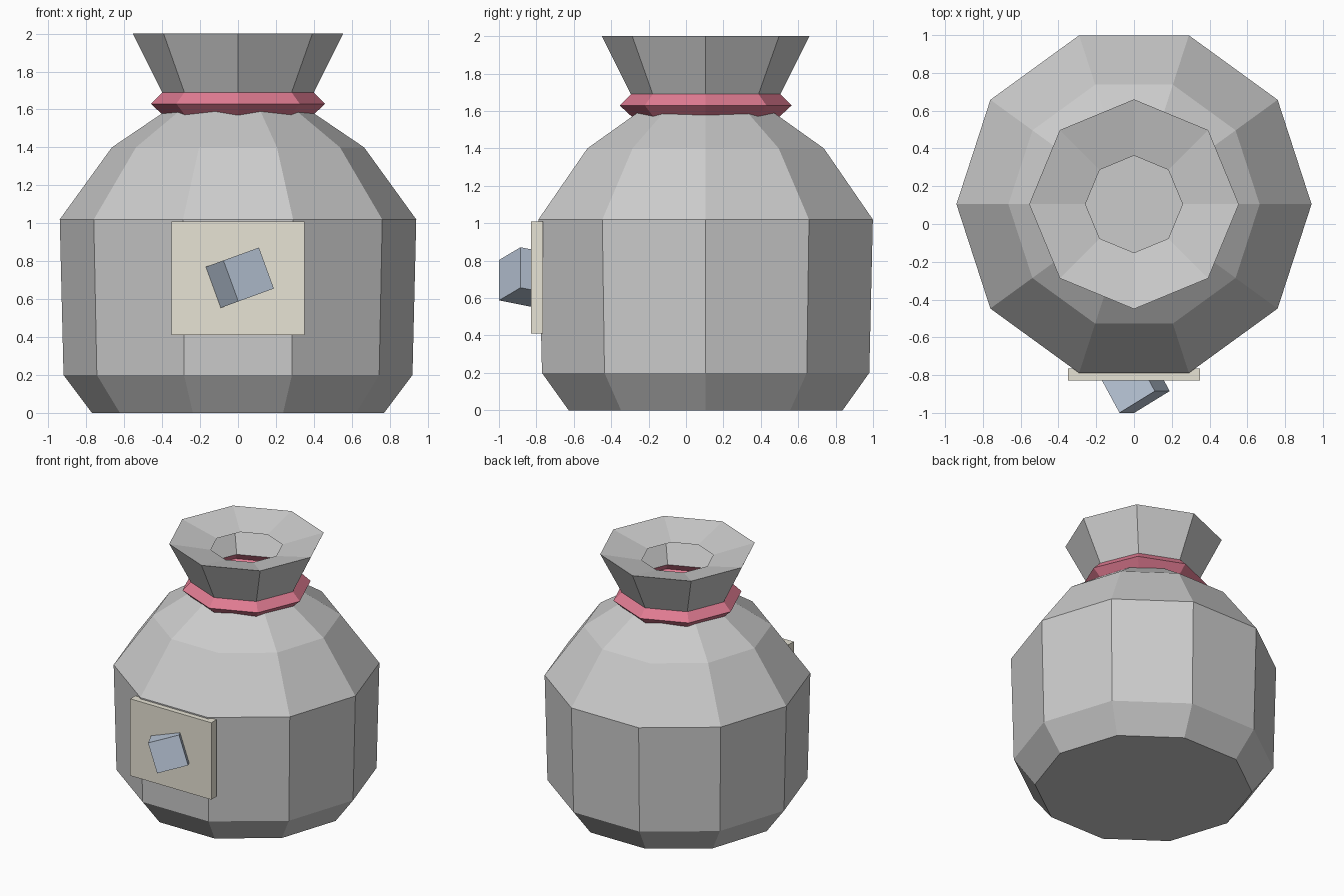
import bpy, bmesh, math
from mathutils import Matrix, Vector

if "Cube" in bpy.data.objects:
    bpy.data.objects.remove(bpy.data.objects["Cube"])

AXIS_Y = 0.105


def material(name, rgb):
    m = bpy.data.materials.new(name)
    m.diffuse_color = (*rgb, 1)
    m.use_nodes = True
    m.node_tree.nodes["Principled BSDF"].inputs["Base Color"].default_value = m.diffuse_color
    return m


def add_object(name, bm, mat=None):
    mesh = bpy.data.meshes.new(name)
    bm.to_mesh(mesh)
    bm.free()
    obj = bpy.data.objects.new(name, mesh)
    bpy.context.collection.objects.link(obj)
    if mat:
        mesh.materials.append(mat)
    return obj


def lathe(name, profile, sides, mat=None, capped=False):
    """Spin (radius, z) points, listed from bottom to top on the outside."""
    bm = bmesh.new()
    rings = [[bm.verts.new((r * math.cos(2 * math.pi * i / sides),
                            AXIS_Y + r * math.sin(2 * math.pi * i / sides), z))
              for i in range(sides)] for r, z in profile]
    for low, high in zip(rings, rings[1:]):
        for i in range(sides):
            j = (i + 1) % sides
            bm.faces.new((low[i], low[j], high[j], high[i]))
    if capped:
        bm.faces.new(rings[0][::-1])
        bm.faces.new(rings[-1])
    return add_object(name, bm, mat)


def box(name, centre, size, mat, rotation=Matrix.Identity(4)):
    bm = bmesh.new()
    bmesh.ops.create_cube(bm, size=1, matrix=Matrix.Translation(centre) @ rotation
                          @ Matrix.Diagonal((*size, 1)))
    return add_object(name, bm, mat)


pink = material("tie_pink", (0.75, 0.2, 0.29))
cream = material("label_cream", (0.8, 0.77, 0.66))
blue = material("block_blue", (0.5, 0.58, 0.7))

# Ten-sided sack body
lathe("sack_body", [(0.77, 0), (0.92, 0.2), (0.94, 1.02), (0.665, 1.4), (0.37, 1.6)],
      10, capped=True)

# Eight-sided tie band and flared open mouth with an inward lip
lathe("tie_band", [(0.395, 1.57), (0.46, 1.63), (0.40, 1.69)], 8, pink)
lathe("sack_mouth", [(0.40, 1.69), (0.555, 2.0), (0.257, 1.93)], 8)

# Label plate on the front with a tilted cube set into it
box("label_plate", Vector((0, -0.797, 0.71)), (0.7, 0.064, 0.6), cream)
tilt = Matrix.Rotation(math.radians(-20), 4, 'Y') @ Matrix.Rotation(math.radians(30), 4, 'Z')
box("label_cube", Vector((0.002, -0.8425, 0.71)), (0.23, 0.23, 0.23), blue, tilt)
